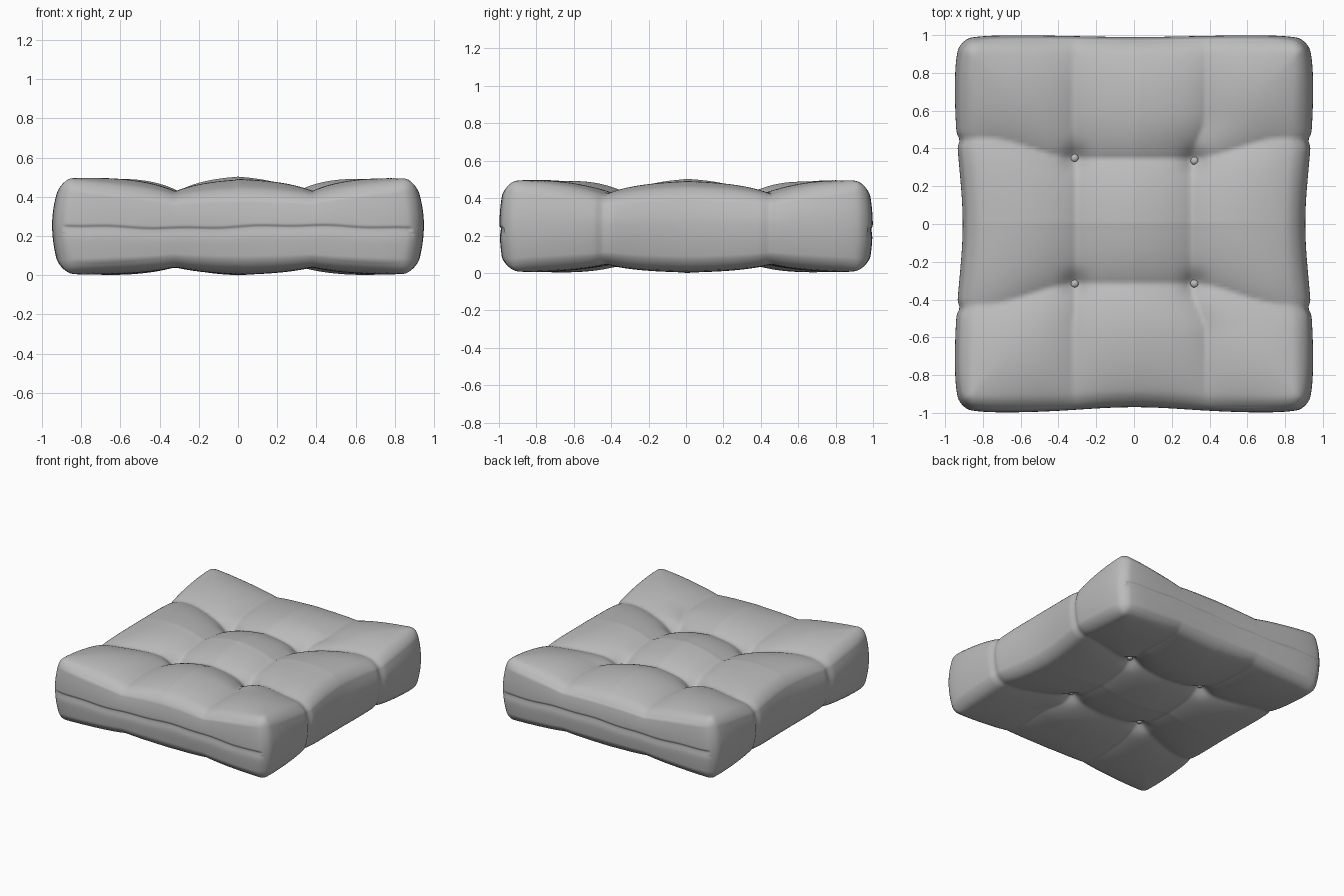
import bpy, bmesh, math
from mathutils import Vector

if "Cube" in bpy.data.objects:
    bpy.data.objects.remove(bpy.data.objects["Cube"])

grey = bpy.data.materials.new("grey fabric")
grey.diffuse_color = (0.5, 0.5, 0.5, 1)
grey.use_nodes = True
grey.node_tree.nodes["Principled BSDF"].inputs["Base Color"].default_value = grey.diffuse_color

HX, HY, HZ, RAD, MID = 0.952, 1.0, 0.262, 0.07, 0.262
BUTTONS = [(-0.315, 0.35), (0.32, 0.335), (0.32, -0.315), (-0.315, -0.315)]


def ease(t):
    t = max(0.0, min(1.0, t))
    return t * t * (3 - 2 * t)


def bump(d, width):
    return math.exp(-(d / width) ** 2)


def drop(x, y, seam, sag):
    """How far the padded surface sinks below its highest level."""
    # tufting seams bow outward beyond the buttons
    sx = 0.305 + (0.075 if x > 0 else 0.015) * ease((abs(y) - 0.33) / 0.25)
    sy = (0.345 if y > 0 else 0.318) + 0.11 * ease((abs(x) - 0.3) / 0.5)
    ex, ey = min(1, abs(x) / 0.93), min(1, abs(y) / 0.97)
    # the seams flatten out towards the rim
    d = seam * math.exp(-abs(abs(x) - sx) / 0.16) * (1 - 0.7 * ey ** 4)
    d += seam * math.exp(-abs(abs(y) - sy) / 0.16) * (1 - 0.5 * ex ** 4)
    # rim sags between the corners and rolls over at the edge
    d += sag * (ey ** 4 * (1 - ex ** 2) + ex ** 4 * (1 - ey ** 2))
    d += 0.03 * max(ex, ey) ** 10
    # button pits
    for bx, by in BUTTONS:
        d += 0.03 * bump(math.hypot(x - bx, y - by), 0.06)
    return d


def top_z(x, y):
    ex, ey = abs(x) / 0.93, abs(y) / 0.97
    plump = 0.012 * bump(ex - 0.75, 0.3) * bump(ey - 0.75, 0.3)
    return 0.53 + plump - drop(x, y, 0.085, 0.085)


def bottom_z(x, y):
    return -0.01 + drop(x, y, 0.055, 0.025)


def shape(p):
    # rounded box
    q = Vector((p.x * HX, p.y * HY, p.z * HZ))
    inner = Vector([max(-(h - RAD), min(h - RAD, c)) for c, h in zip(q, (HX, HY, HZ))])
    q = inner + (q - inner).normalized() * RAD
    x, y, t = q.x, q.y, q.z / HZ
    # bulging walls with a pinched waist in plan
    pinch = 0.045 * bump(y, 0.42) + 0.014 * bump(abs(y) - 0.445, 0.025)
    nx = x * (1 - (0.038 * t * t + pinch) / HX * min(1, abs(x) / 0.8) ** 4)
    sag = (0.03 if y < 0 else 0.01) * bump(x, 0.4)
    ny = y * (1 - (0.022 * t * t + sag) / HY * min(1, abs(y) / 0.8) ** 4)
    # upright corners drawn in
    corner = (abs(x) / HX * abs(y) / HY) ** 10
    nx *= 1 - 0.04 * corner
    ny *= 1 - 0.03 * corner
    edge = top_z(nx, ny) if t > 0 else bottom_z(nx, ny)
    z = MID + abs(t) * (edge - MID)
    # closing seam along the front and back walls: a small overhang
    if abs(ny) > 0.85 and abs(nx) < 0.89:
        line = 0.245 + 0.007 * math.sin(5 * nx) + 0.003 * math.sin(17 * nx)
        depth = 0.008 * bump(z - line, 0.01 if z > line else 0.035)
        ny -= math.copysign(depth, ny)
    return Vector((nx, ny, z))


# Tufted cushion
bm = bmesh.new()
bmesh.ops.create_cube(bm, size=2)
bmesh.ops.subdivide_edges(bm, edges=bm.edges[:], cuts=109, use_grid_fill=True)
for v in bm.verts:
    v.co = shape(v.co)
low = min(v.co.z for v in bm.verts)
for v in bm.verts:
    v.co.z -= low
for f in bm.faces:
    f.smooth = True
mesh = bpy.data.meshes.new("cushion")
bm.to_mesh(mesh)
bm.free()
mesh.materials.append(grey)
bpy.context.collection.objects.link(bpy.data.objects.new("cushion", mesh))


# Buttons, top and bottom
def button(name, x, y, z):
    bpy.ops.mesh.primitive_uv_sphere_add(segments=20, ring_count=12, radius=0.021, location=(x, y, z))
    ob = bpy.context.object
    ob.name = name
    ob.scale.z = 0.7
    ob.data.materials.append(grey)
    bpy.ops.object.shade_smooth()


for i, (bx, by) in enumerate(BUTTONS):
    button(f"top_button_{i + 1}", bx, by, top_z(bx, by) - low + 0.008)
    button(f"bottom_button_{i + 1}", bx, by, bottom_z(bx, by) - low - 0.008)
